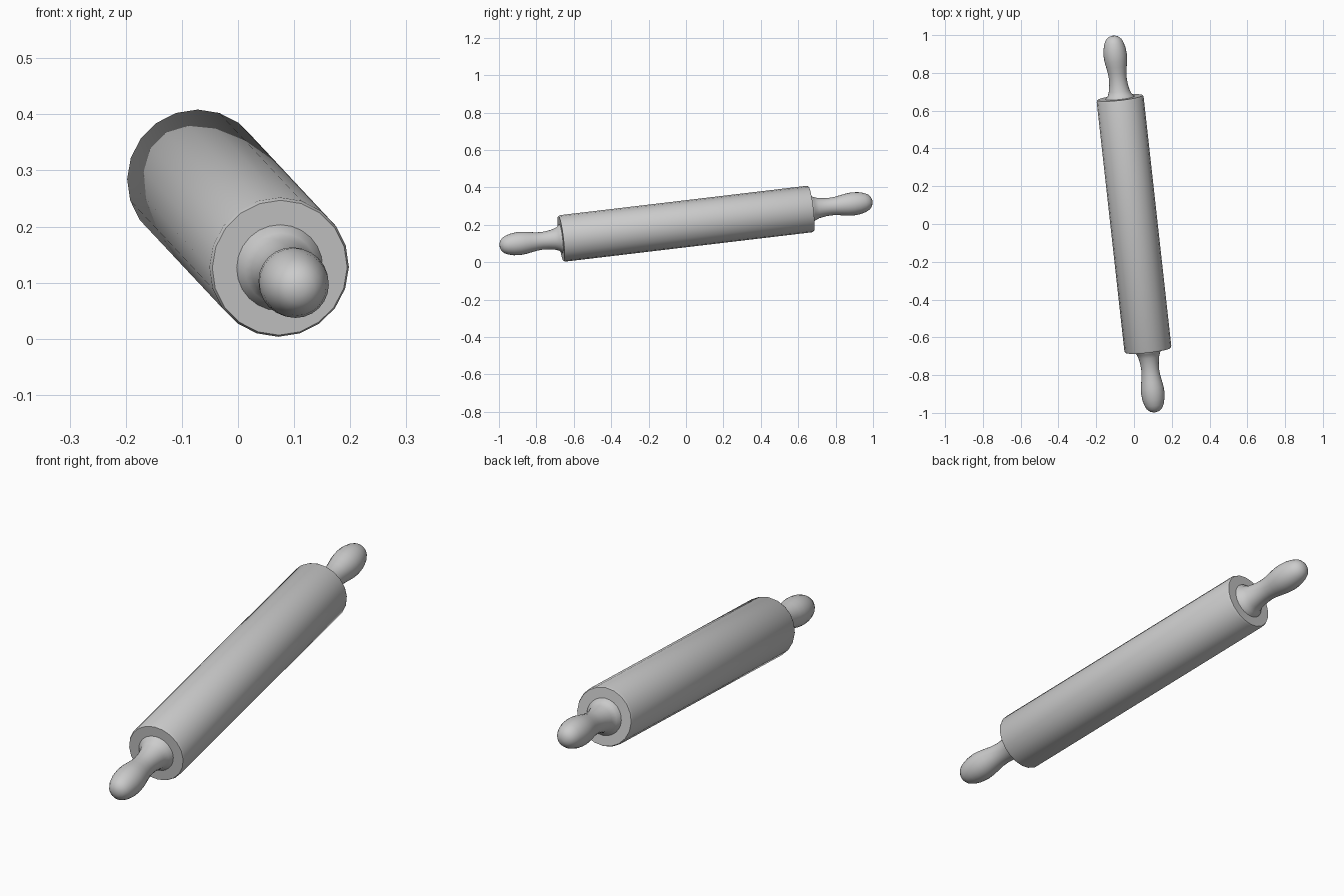
import bpy, bmesh, math
from mathutils import Vector, Matrix

if "Cube" in bpy.data.objects:
    bpy.data.objects.remove(bpy.data.objects["Cube"])

# Tilted axis of the whole pin
CENTRE = Vector((0, 0, 0.206))
AXIS = Vector((-0.148, 1.33, 0.158)).normalized()
PLACE = Matrix.Translation(CENTRE) @ AXIS.to_track_quat('Z', 'Y').to_matrix().to_4x4()


def lathe(name, profile, sides, flip=False):
    """Revolve (radius, distance) points about the pin's axis."""
    bm = bmesh.new()
    rings = []
    for r, t in profile:
        ring = []
        for i in range(sides):
            a = 2 * math.pi * i / sides
            ring.append(bm.verts.new((r * math.cos(a), r * math.sin(a), -t if flip else t)))
        rings.append(ring)
    for a, b in zip(rings, rings[1:]):
        for i in range(sides):
            j = (i + 1) % sides
            bm.faces.new((a[i], a[j], b[j], b[i]))
    bm.faces.new(rings[0])
    bm.faces.new(rings[-1])
    bmesh.ops.recalc_face_normals(bm, faces=bm.faces)
    bm.transform(PLACE)
    mesh = bpy.data.meshes.new(name)
    bm.to_mesh(mesh)
    bm.free()
    obj = bpy.data.objects.new(name, mesh)
    bpy.context.collection.objects.link(obj)
    bpy.ops.object.select_all(action='DESELECT')
    obj.select_set(True)
    bpy.context.view_layer.objects.active = obj
    bpy.ops.object.shade_smooth_by_angle(angle=math.radians(50))
    return obj


# Roller with slightly eased rims
lathe("roller", [(0.121, -0.677), (0.125, -0.668), (0.125, 0.668), (0.121, 0.677)], 20)

# Turned handles: flared base, narrow neck, bulbous grip, rounded tip
grip = [(0.078, 0.665), (0.077, 0.679), (0.064, 0.692), (0.055, 0.715), (0.049, 0.75),
        (0.047, 0.78), (0.049, 0.81), (0.055, 0.845), (0.060, 0.875), (0.062, 0.905),
        (0.059, 0.94), (0.051, 0.97), (0.041, 0.99), (0.027, 1.003), (0.010, 1.009)]
lathe("front_handle", grip, 24, flip=True)
lathe("back_handle", grip, 24)
